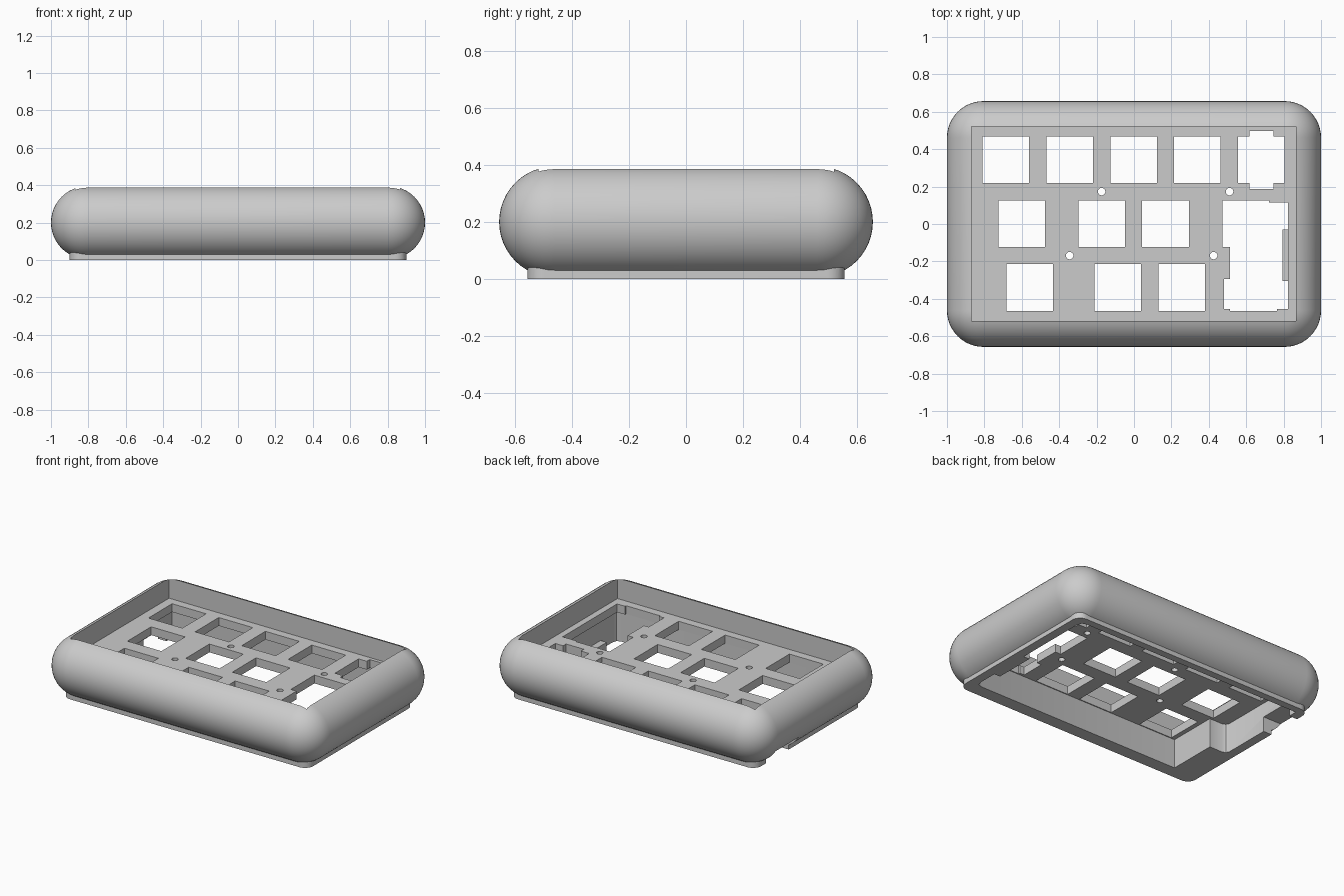
import bpy, bmesh, math

if "Cube" in bpy.data.objects:
    bpy.data.objects.remove(bpy.data.objects["Cube"])

grey = bpy.data.materials.new("plain grey")
grey.diffuse_color = (0.6, 0.6, 0.6, 1)
grey.use_nodes = True
grey.node_tree.nodes["Principled BSDF"].inputs["Base Color"].default_value = grey.diffuse_color


def make(name, bm):
    bmesh.ops.recalc_face_normals(bm, faces=bm.faces[:])
    mesh = bpy.data.meshes.new(name)
    bm.to_mesh(mesh)
    bm.free()
    mesh.materials.append(grey)
    ob = bpy.data.objects.new(name, mesh)
    bpy.context.collection.objects.link(ob)
    return ob


def corner_ring(cx, cy, r, steps):
    """Plan outline: four arcs of radius r around the corners of a core rectangle."""
    pts = []
    for q, (sx, sy) in enumerate([(1, 1), (-1, 1), (-1, -1), (1, -1)]):
        for i in range(steps + 1):
            a = math.pi / 2 * (q + i / steps)
            pts.append((sx * cx + r * math.cos(a), sy * cy + r * math.sin(a)))
    return pts


def prism(name, pts, z0, z1):
    bm = bmesh.new()
    f = bm.faces.new([bm.verts.new((x, y, z0)) for x, y in pts])
    up = bmesh.ops.extrude_face_region(bm, geom=[f])["geom"]
    bmesh.ops.translate(bm, vec=(0, 0, z1 - z0),
                        verts=[v for v in up if isinstance(v, bmesh.types.BMVert)])
    return make(name, bm)


def rect(x0, x1, y0, y1):
    return [(x0, y0), (x1, y0), (x1, y1), (x0, y1)]


def combine(target, tool, op="DIFFERENCE"):
    tool.hide_render = True
    m = target.modifiers.new("bool", "BOOLEAN")
    m.operation, m.solver, m.object = op, "EXACT", tool
    bpy.context.view_layer.objects.active = target
    bpy.ops.object.modifier_apply(modifier=m.name)
    bpy.data.objects.remove(tool)


def cut(pts, z0=-0.2, z1=0.6):
    combine(case, prism("cutter", pts, z0, z1))


# Pillow-shaped outer shell
R, ZC, STEPS, LAYERS = 0.195, 0.2, 12, 24
bm = bmesh.new()
rings = []
for k in range(LAYERS + 1):
    p = math.pi * (k / LAYERS - 0.5)
    r = max(R * math.cos(p), 0)
    rings.append([bm.verts.new((x, y, ZC + R * math.sin(p)))
                  for x, y in corner_ring(1 - R, 0.657 - R, r, STEPS)])
n = len(rings[0])
for lo, hi in zip(rings, rings[1:]):
    for i in range(n):
        j = (i + 1) % n
        bm.faces.new((lo[i], lo[j], hi[j], hi[i]))
bm.faces.new(rings[0])
bm.faces.new(rings[-1])
bmesh.ops.remove_doubles(bm, verts=bm.verts[:], dist=1e-5)
case = make("keypad_case", bm)

# Base flange under the shell
combine(case, prism("base_flange", corner_ring(0.84, 0.498, 0.06, 8), 0, 0.1), "UNION")

# Top recess and stepped underside cavity leave the key plate between them
PLATE_TOP, PLATE_BOTTOM = 0.25, 0.195
cut(rect(-0.87, 0.865, -0.518, 0.521), PLATE_TOP, 0.6)
cut([(-0.712, -0.47), (0.80, -0.47), (0.83, -0.46), (0.84, -0.43),
     (0.84, 0.47), (0.828, 0.50), (0.80, 0.51),
     (-0.84, 0.51), (-0.84, -0.11), (-0.83, -0.13), (-0.81, -0.14), (-0.712, -0.14)],
    -0.2, PLATE_BOTTOM)

# Cable opening in the left side
cut(rect(-1.2, -0.78, 0.21, 0.45), -0.2, 0.1)

# Square key holes: row bottom and top, then left edge of each hole
rows = [(0.219, 0.467, (-0.81, -0.468, -0.126, 0.214)),
        (-0.122, 0.126, (-0.725, -0.298, 0.044)),
        (-0.464, -0.215, (-0.682, -0.211, 0.13))]
for y0, y1, lefts in rows:
    for x in lefts:
        cut(rect(x, x + 0.249, y0, y1))

# Knob hole with tabs
cut([(0.557, 0.219), (0.617, 0.219), (0.617, 0.188), (0.747, 0.188), (0.747, 0.219),
     (0.805, 0.219), (0.805, 0.467), (0.747, 0.467), (0.747, 0.498), (0.617, 0.498),
     (0.617, 0.467), (0.557, 0.467)])

# Tall stepped hole at the right
cut([(0.472, -0.122), (0.514, -0.122), (0.514, -0.295), (0.48, -0.295), (0.48, -0.454),
     (0.514, -0.454), (0.514, -0.464), (0.765, -0.464), (0.765, -0.454), (0.823, -0.454),
     (0.823, 0.116), (0.722, 0.116), (0.722, 0.126), (0.472, 0.126)], PLATE_BOTTOM - 0.02)

# Screw holes
for x, y in [(-0.173, 0.173), (0.511, 0.173), (-0.344, -0.169), (0.426, -0.169)]:
    cut([(x + 0.02 * math.cos(a * math.pi / 10), y + 0.02 * math.sin(a * math.pi / 10))
         for a in range(20)])

# Low ledge on the inner right wall
combine(case, prism("inner_ledge", rect(0.795, 0.87, -0.305, -0.03), 0.001, 0.06), "UNION")

bpy.ops.object.select_all(action="DESELECT")
case.select_set(True)
bpy.context.view_layer.objects.active = case
bpy.ops.object.shade_smooth_by_angle(angle=math.radians(30))
